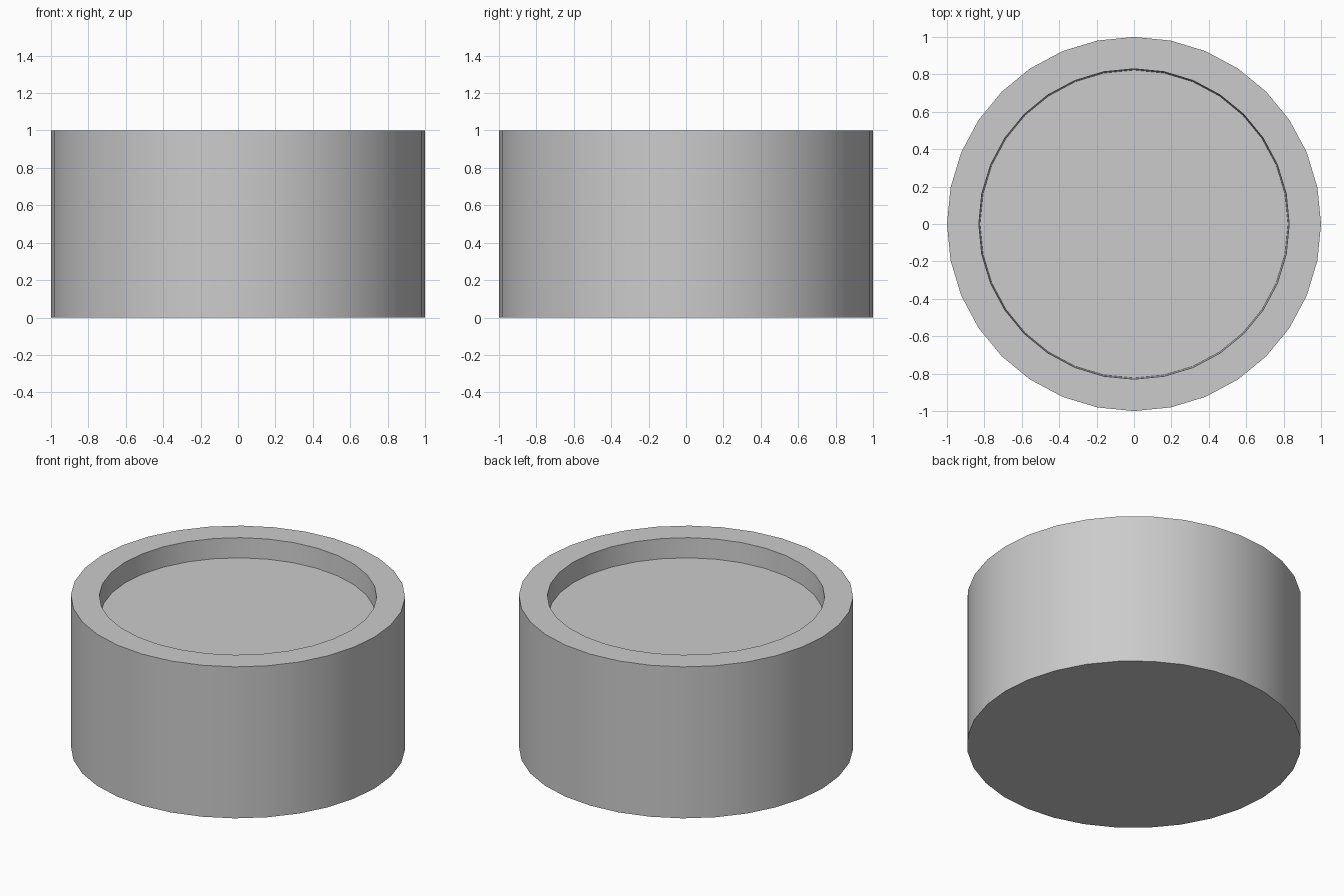
import bpy
import bmesh
from mathutils import Matrix, Vector

if "Cube" in bpy.data.objects:
    bpy.data.objects.remove(bpy.data.objects["Cube"])

RADIUS, HEIGHT = 1.0, 1.0
RIM_RADIUS, FLOOR_RADIUS, DEPTH = 0.83, 0.823, 0.13


def extrude_cap(bm, face, old_radius, new_radius, dz):
    """Extrude a cap, scale it to a new radius and move it vertically."""
    new = bmesh.ops.extrude_discrete_faces(bm, faces=[face])["faces"][0]
    s = new_radius / old_radius
    bmesh.ops.transform(bm, verts=new.verts, matrix=Matrix.Diagonal((s, s, 1, 1)))
    bmesh.ops.translate(bm, verts=new.verts, vec=Vector((0, 0, dz)))
    return new


bm = bmesh.new()

# Solid drum body
bmesh.ops.create_cone(bm, cap_ends=True, segments=32, radius1=RADIUS,
                      radius2=RADIUS, depth=HEIGHT,
                      matrix=Matrix.Translation((0, 0, HEIGHT / 2)))

# Flat rim, then shallow slightly tapered recess
bm.normal_update()
top = max(bm.faces, key=lambda f: f.calc_center_median().z)
top = extrude_cap(bm, top, RADIUS, RIM_RADIUS, 0)
extrude_cap(bm, top, RIM_RADIUS, FLOOR_RADIUS, -DEPTH)

# Round walls smooth, horizontal faces flat
bmesh.ops.recalc_face_normals(bm, faces=bm.faces)
bm.normal_update()
for f in bm.faces:
    f.smooth = abs(f.normal.z) < 0.5

mesh = bpy.data.meshes.new("recessed_drum")
bm.to_mesh(mesh)
bm.free()
drum = bpy.data.objects.new("recessed_drum", mesh)
bpy.context.collection.objects.link(drum)
